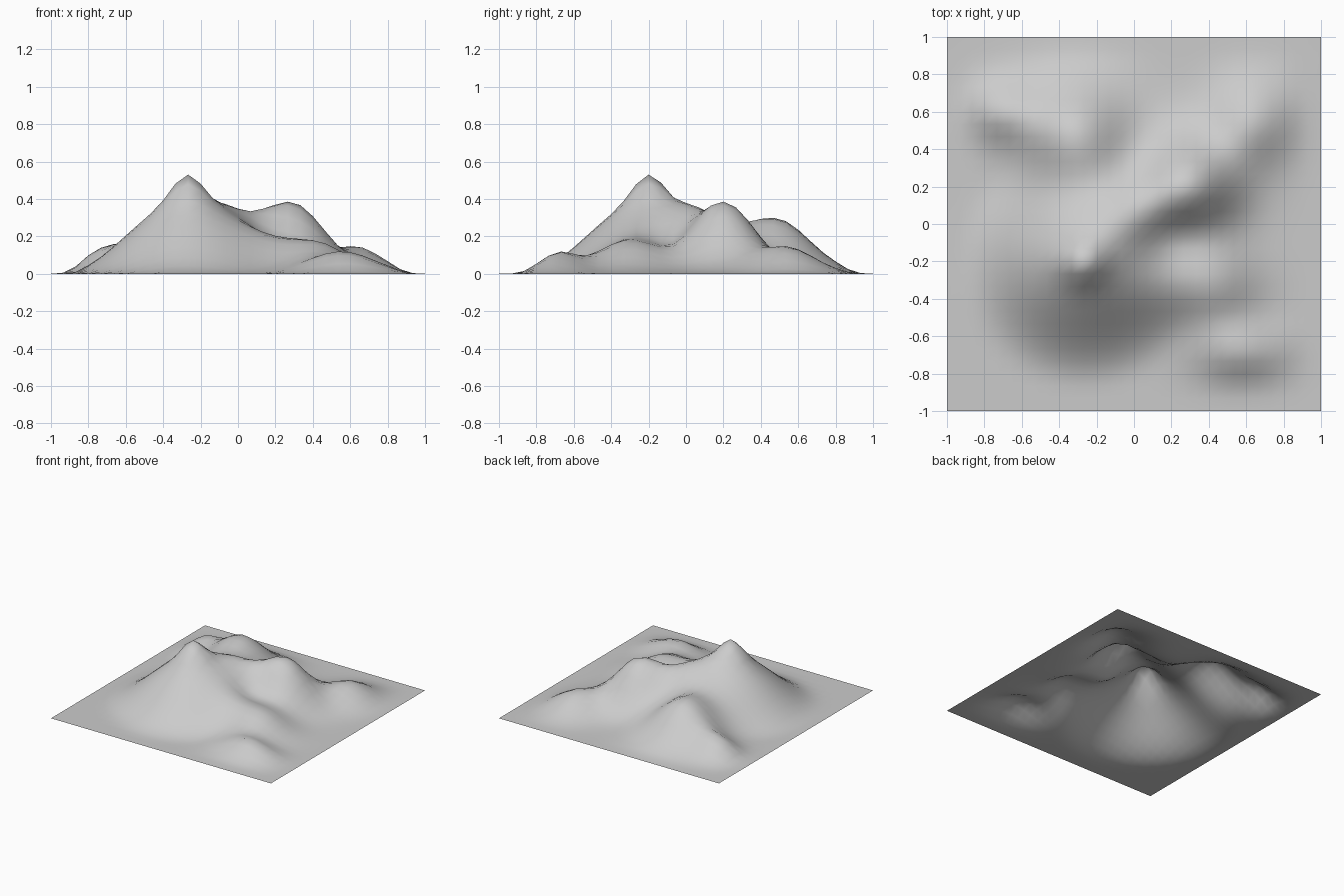
import bpy, bmesh, math

if "Cube" in bpy.data.objects:
    bpy.data.objects.remove(bpy.data.objects["Cube"])

SEGMENTS = 30

# Features: x, y, surface height there, spread along x, spread along y
FEATURES = [
    (-0.27, -0.20, 0.53, 0.08, 0.08),    # main summit
    (0.28, 0.20, 0.385, 0.18, 0.17),     # second summit
    (-0.06, 0.04, 0.365, 0.12, 0.12),    # ridge between the summits
    (0.09, 0.11, 0.338, 0.10, 0.10),     # saddle of that ridge
    (-0.32, 0.47, 0.30, 0.20, 0.19),     # back hill
    (-0.12, 0.31, 0.225, 0.13, 0.13),    # valley behind the ridge
    (-0.71, 0.60, 0.148, 0.12, 0.10),    # back left foothill
    (0.63, 0.54, 0.147, 0.14, 0.15),     # back right foothill
    (0.57, -0.68, 0.118, 0.17, 0.10),    # front right foothill
    (0.17, -0.30, 0.208, 0.15, 0.16),    # shoulder in front of the hollow
    (0.41, -0.31, 0.18, 0.17, 0.17),     # outer end of the shoulder
    (0.20, -0.08, 0.175, 0.10, 0.09),    # hollow
]


def bump(x, y, f):
    return math.exp(-0.5 * (((x - f[0]) / f[3]) ** 2 + ((y - f[1]) / f[4]) ** 2))


def skirt(x, y):
    # broad foot of the main mountain, ending at a clear radius
    d = min(1.0, math.hypot(x + 0.27, y + 0.20) / 0.68)
    return 0.39 * (0.5 + 0.5 * math.cos(math.pi * d))


def fade(v):
    # flatten the land towards the border
    t = max(0.0, min(1.0, (1 - abs(v)) / 0.2))
    return t * t * (3 - 2 * t)


amps = [0.0] * len(FEATURES)


def height(x, y):
    return skirt(x, y) + sum(a * bump(x, y, f) for a, f in zip(amps, FEATURES))


# Settle the strengths so the surface meets each listed height
for _ in range(200):
    for i, f in enumerate(FEATURES):
        amps[i] += f[2] - height(f[0], f[1])

# Terrain sheet
bm = bmesh.new()
bmesh.ops.create_grid(bm, x_segments=SEGMENTS, y_segments=SEGMENTS, size=1.0)
for v in bm.verts:
    x, y = v.co.x, v.co.y
    v.co.z = max(0.0, height(x, y)) * fade(x) * fade(y)
for face in bm.faces:
    face.smooth = True
mesh = bpy.data.meshes.new("terrain")
bm.to_mesh(mesh)
bm.free()

grey = bpy.data.materials.new("light grey")
grey.diffuse_color = (0.6, 0.6, 0.6, 1)
grey.use_nodes = True
grey.node_tree.nodes["Principled BSDF"].inputs["Base Color"].default_value = grey.diffuse_color
mesh.materials.append(grey)
terrain = bpy.data.objects.new("terrain", mesh)
bpy.context.collection.objects.link(terrain)
